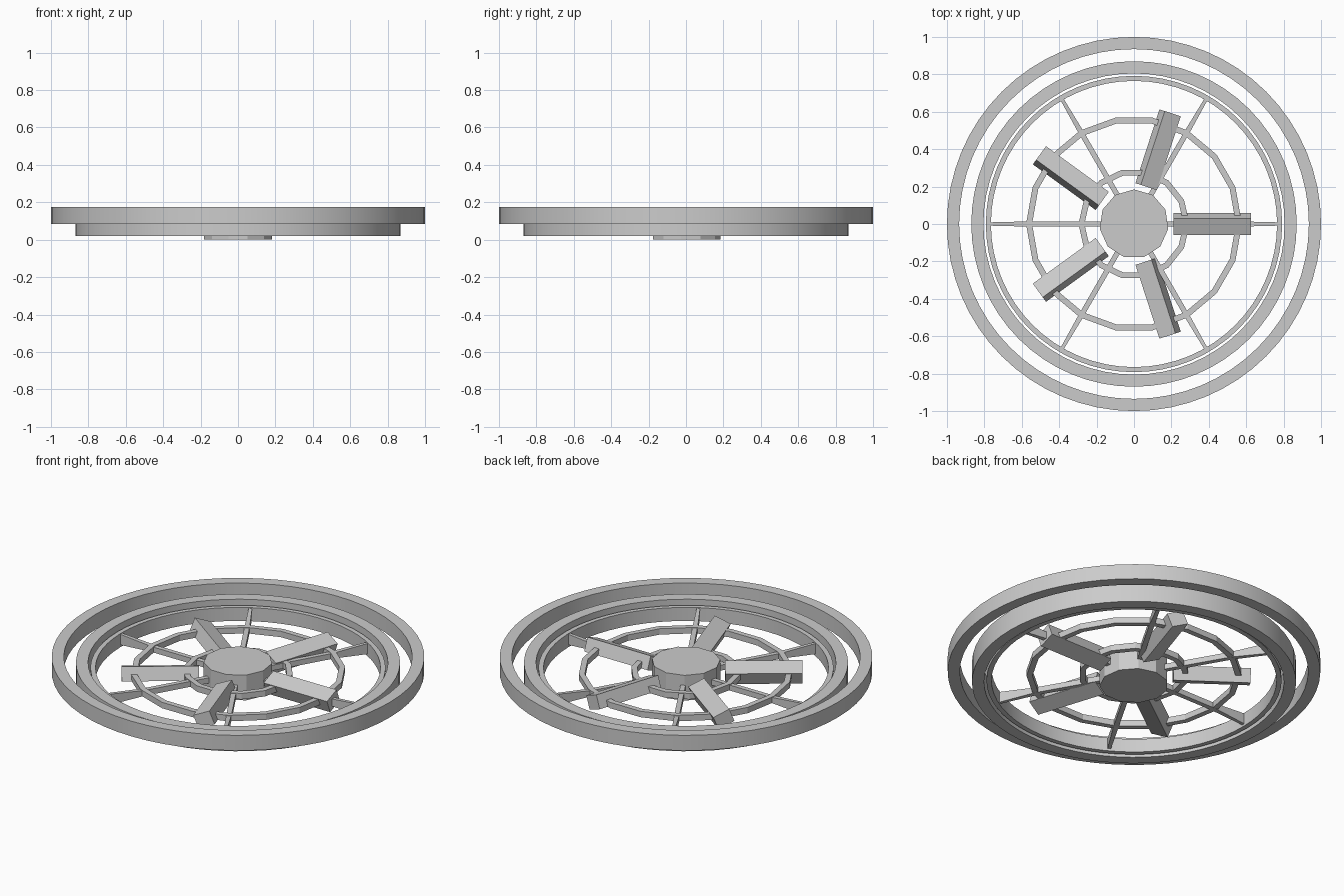
import bpy
import bmesh
from math import cos, sin, pi, radians
from mathutils import Matrix

cube = bpy.data.objects.get("Cube")
if cube:
    bpy.data.objects.remove(cube, do_unlink=True)

grey = bpy.data.materials.new("plain grey")
grey.use_nodes = True
colour = (0.6, 0.6, 0.6, 1)
grey.diffuse_color = colour
grey.node_tree.nodes["Principled BSDF"].inputs["Base Color"].default_value = colour


def finish(name, bm):
    """Turn a bmesh into a grey object."""
    bmesh.ops.recalc_face_normals(bm, faces=bm.faces)
    mesh = bpy.data.meshes.new(name)
    bm.to_mesh(mesh)
    bm.free()
    mesh.materials.append(grey)
    obj = bpy.data.objects.new(name, mesh)
    bpy.context.collection.objects.link(obj)
    return obj


def loft(bm, sections, closed):
    """Bridge equal-length point loops, closing the sweep or capping its ends."""
    rows = [[bm.verts.new(p) for p in s] for s in sections]
    n = len(rows[0])
    for i in range(len(rows) if closed else len(rows) - 1):
        a, b = rows[i], rows[(i + 1) % len(rows)]
        for k in range(n):
            bm.faces.new((a[k], a[(k + 1) % n], b[(k + 1) % n], b[k]))
    if not closed:
        bm.faces.new(rows[0])
        bm.faces.new(rows[-1])


def ring(name, r_in, r_out, z0, z1, sides):
    bm = bmesh.new()
    sections = []
    for i in range(sides):
        c, s = cos(2 * pi * i / sides), sin(2 * pi * i / sides)
        sections.append([(r * c, r * s, z) for r, z in
                         ((r_in, z0), (r_out, z0), (r_out, z1), (r_in, z1))])
    loft(bm, sections, True)
    return finish(name, bm)


# Rim rings
for name, r_in, r_out, z0, z1 in (
        ("outer_rim", 0.935, 1.0, 0.085, 0.175),
        ("middle_rim", 0.805, 0.87, 0.02, 0.14),
        ("inner_rim", 0.765, 0.792, 0.03, 0.11)):
    rim = ring(name, r_in, r_out, z0, z1, 64)
    bpy.ops.object.select_all(action="DESELECT")
    rim.select_set(True)
    bpy.context.view_layer.objects.active = rim
    bpy.ops.object.shade_smooth_by_angle(angle=radians(30))

# Faceted guard rings
ring("outer_guard_ring", 0.545, 0.577, 0.06, 0.095, 18)
ring("inner_guard_ring", 0.265, 0.297, 0.06, 0.095, 14)

# Hub
bm = bmesh.new()
bmesh.ops.create_cone(bm, cap_ends=True, segments=11, radius1=0.185, radius2=0.185,
                      depth=0.15, matrix=Matrix.Translation((0, 0, 0.075)))
bmesh.ops.rotate(bm, verts=bm.verts, matrix=Matrix.Rotation(pi, 3, "Z"))
top = max(bm.verts, key=lambda v: v.co.y).co.copy()
bmesh.ops.rotate(bm, verts=bm.verts, matrix=Matrix.Rotation(top.to_2d().angle_signed((0, 1)) * -1, 3, "Z"))
finish("hub", bm)

# Spokes, narrowing to upright fins at the rim
for i in range(6):
    bm = bmesh.new()
    sections = []
    for r, w, h in ((0.16, 0.014, 0.016), (0.56, 0.014, 0.016), (0.77, 0.009, 0.032)):
        sections.append([(r, y, 0.075 + z) for y, z in
                         ((-w, -h), (w, -h), (w, h), (-w, h))])
    loft(bm, sections, False)
    finish(f"spoke_{i + 1}", bm).rotation_euler.z = i * pi / 3

# Pitched blades
for i in range(5):
    bm = bmesh.new()
    bmesh.ops.create_cube(bm, size=1, matrix=Matrix.Rotation(radians(22), 4, "X")
                          @ Matrix.Diagonal((0.415, 0.097, 0.08, 1)))
    bmesh.ops.translate(bm, verts=bm.verts, vec=(0.4175, 0, 0.08))
    finish(f"blade_{i + 1}", bm).rotation_euler.z = i * 2 * pi / 5
